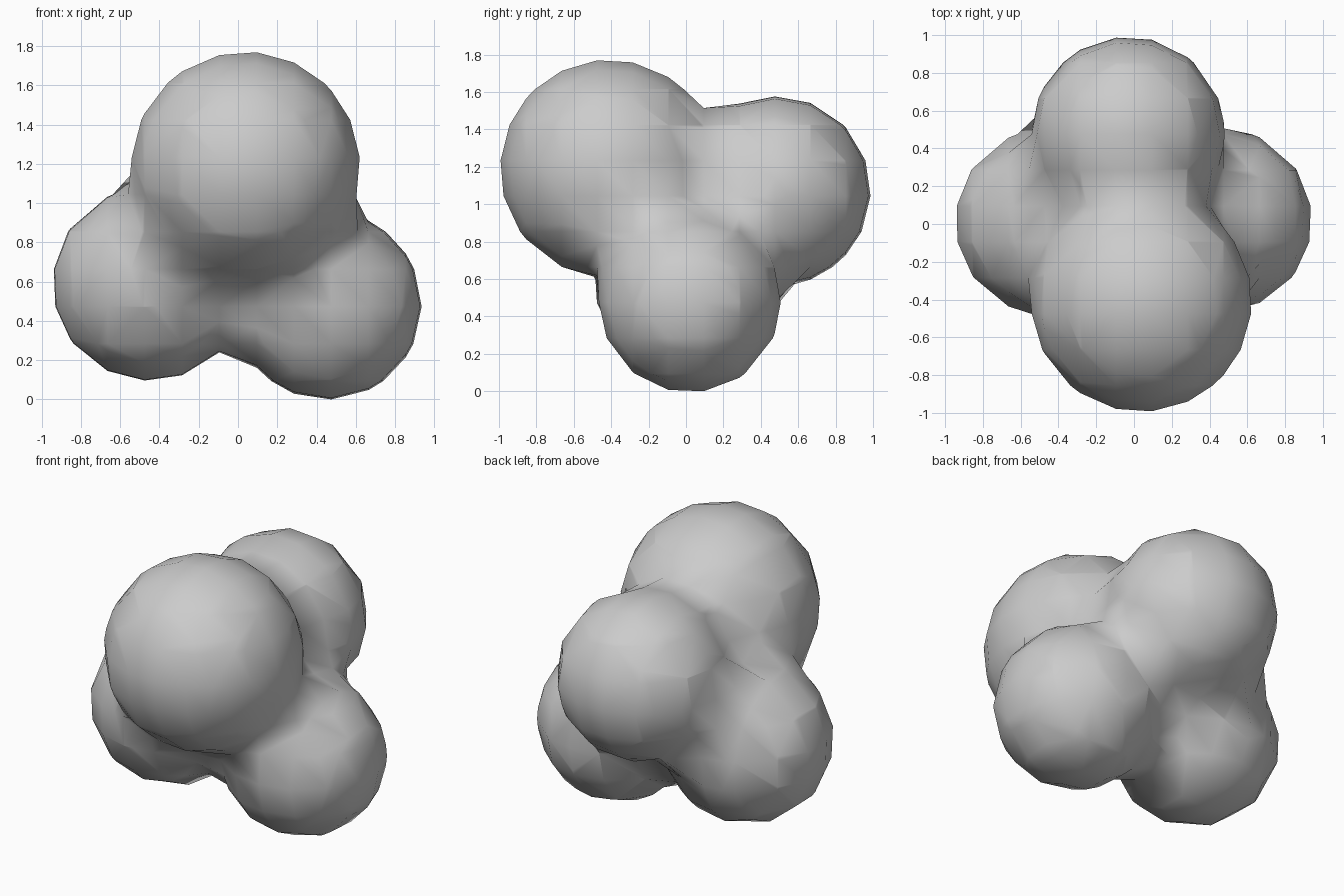
import bpy

if "Cube" in bpy.data.objects:
    bpy.data.objects.remove(bpy.data.objects["Cube"])

# Four soft balls in a tetrahedral cluster: centre and visible radius
BALLS = [
    ((0.04, -0.41, 1.19), 0.585),   # front, upper
    ((-0.03, 0.48, 1.07), 0.51),    # back, upper
    ((-0.45, 0.01, 0.59), 0.50),    # left, lower
    ((0.455, 0.02, 0.48), 0.485),   # right, lower
]
STIFFNESS, THRESHOLD = 5.5, 0.6        # stiff balls keep the necks tight
FIELD = (1 - (THRESHOLD / STIFFNESS) ** (1 / 3)) ** 0.5

# Blend the balls as one coarse metaball surface
meta = bpy.data.metaballs.new("soft_cluster")
meta.threshold = THRESHOLD
meta.resolution = 0.19
meta.render_resolution = 0.19
for centre, radius in BALLS:
    ball = meta.elements.new(type='BALL')
    ball.co = centre
    ball.stiffness = STIFFNESS
    ball.radius = radius / FIELD       # field radius that gives this surface

obj = bpy.data.objects.new("soft_cluster", meta)
bpy.context.collection.objects.link(obj)
bpy.context.view_layer.update()

# Turn the blended surface into an editable mesh
bpy.ops.object.select_all(action='DESELECT')
obj.select_set(True)
bpy.context.view_layer.objects.active = obj
bpy.ops.object.convert(target='MESH')
body = bpy.context.view_layer.objects.active
body.name = "blended_ball_cluster"
mesh = body.data

# Stand it on the ground
low = min(v.co.z for v in mesh.vertices)
for v in mesh.vertices:
    v.co.z -= low
mesh.shade_smooth()
mesh.update()
